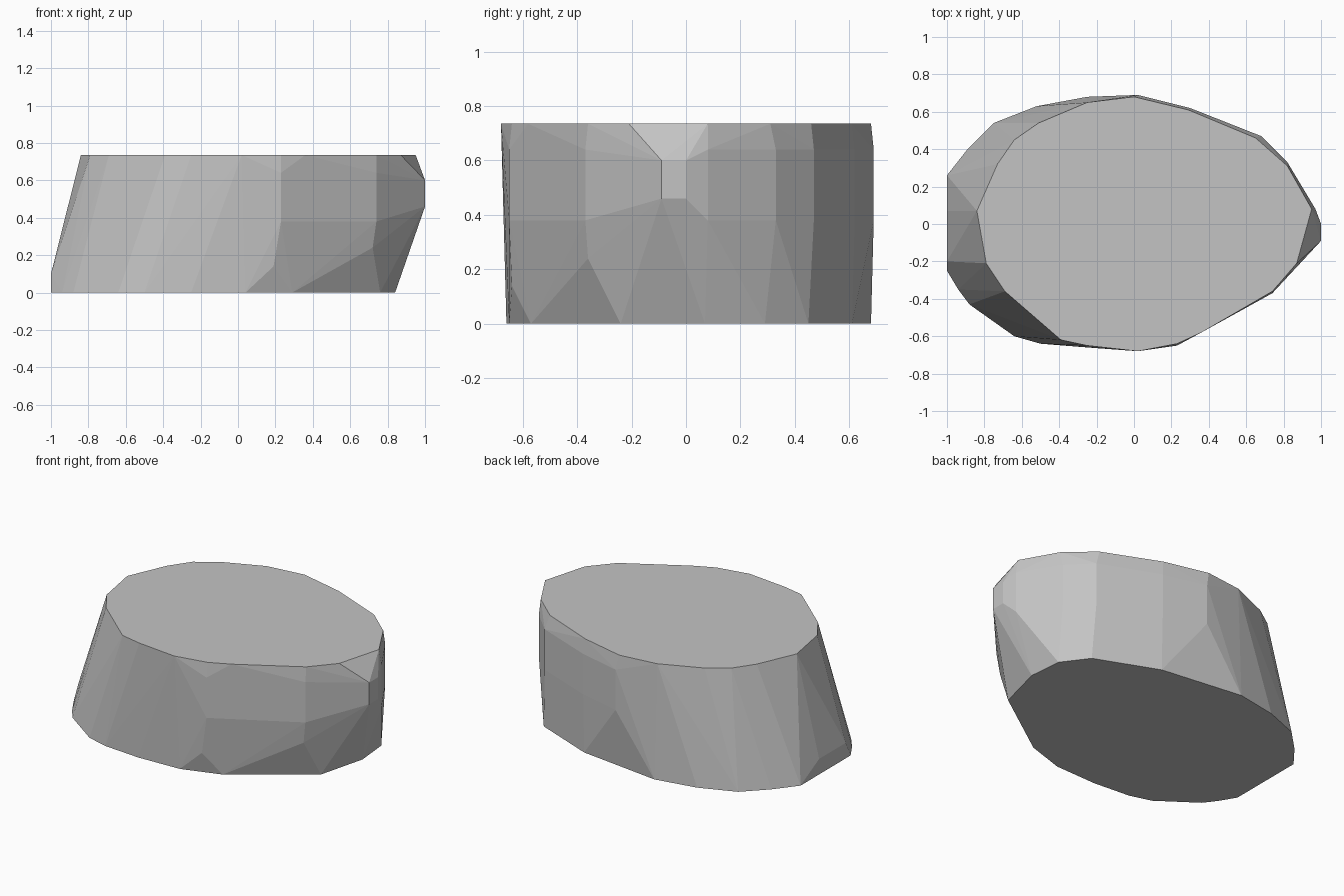
import bpy
import bmesh
import math

default_cube = bpy.data.objects.get("Cube")
if default_cube:
    bpy.data.objects.remove(default_cube, do_unlink=True)

HEIGHT = .735


def make_material(name, color):
    """Create one flat, matte colour."""
    material = bpy.data.materials.new(name)
    material.use_nodes = True
    material.diffuse_color = color
    shader = material.node_tree.nodes["Principled BSDF"]
    shader.inputs["Base Color"].default_value = color
    shader.inputs["Roughness"].default_value = .8
    return material


def add_ring(bm, outline, height):
    """Add an outline of corner points at one height."""
    for x, y in outline:
        bm.verts.new((x, y, height))


def build_faceted_block(name, rings, material):
    """Wrap a flat-sided convex skin around the stacked outlines."""
    bm = bmesh.new()
    for outline, height in rings:
        add_ring(bm, outline, height)
    hull = bmesh.ops.convex_hull(bm, input=bm.verts[:], use_existing_faces=False)

    # Drop the corners that fell inside the skin
    loose = [v for v in bm.verts if not v.link_faces]
    bmesh.ops.delete(bm, geom=loose, context="VERTS")

    # Merge the triangles of the flat top, base and side facets
    bmesh.ops.dissolve_limit(
        bm, angle_limit=math.radians(1),
        verts=bm.verts[:], edges=bm.edges[:])
    bmesh.ops.recalc_face_normals(bm, faces=bm.faces[:])

    mesh = bpy.data.meshes.new(name)
    bm.to_mesh(mesh)
    bm.free()
    mesh.materials.append(material)
    block = bpy.data.objects.new(name, mesh)
    bpy.context.collection.objects.link(block)
    return block


# Base outline, shifted toward the right end
base = [
    (-1, .26), (-.89, .4), (-.75, .54), (-.52, .63), (-.25, .68),
    (.3, .61), (.7, .45), (.82, .29), (.84, .07), (.76, -.24),
    (.53, -.4), (.29, -.57), (.04, -.65), (-.25, -.66), (-.5, -.64),
    (-.64, -.6), (-.88, -.43), (-.94, -.35), (-1, -.25),
]

# Top outline, shifted toward the left end
top = [
    (-.84, .07), (-.73, .32), (-.64, .45), (-.51, .54), (-.25, .65),
    (0, .68), (.29, .61), (.65, .46), (.82, .31), (.95, .08),
    (.87, -.21), (.74, -.36), (.36, -.58), (.23, -.64), (.02, -.68),
    (-.25, -.65), (-.39, -.62), (-.69, -.36), (-.79, -.21),
]

# Bulging shoulder, blunt nose, lower front corners and heel
shoulder = [
    (.02, .69), (.3, .62), (.68, .47), (.82, .33), (.97, .08),
    (.74, -.37), (.23, -.65),
]
nose = [(1, 0), (1, -.09)]
heel = [(-1, .07), (-1, -.2)]

stone_grey = make_material("stone_grey", (.55, .55, .55, 1))
build_faceted_block(
    "faceted_stone",
    [
        (base, 0),
        (heel, .1),
        ([(.19, -.64)], .14),
        ([(.72, -.36)], .24),
        (shoulder, .38),
        (nose, .46),
        (nose, .6),
        (shoulder, .64),
        (top, HEIGHT),
    ],
    stone_grey,
)
